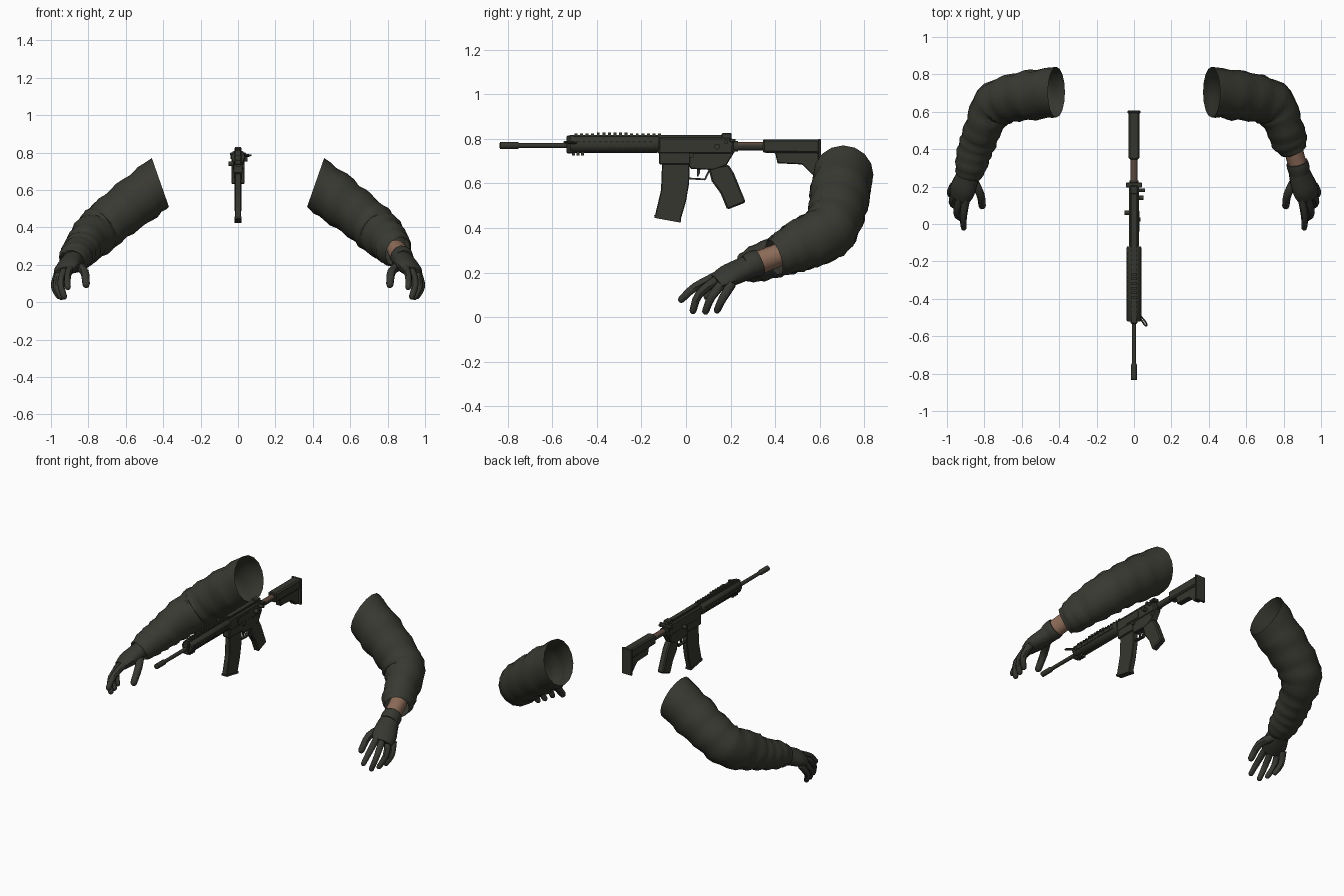
import bpy, bmesh, math, random
from mathutils import Vector, Matrix

if "Cube" in bpy.data.objects:
    bpy.data.objects.remove(bpy.data.objects["Cube"])

random.seed(4)


def material(name, rgb):
    m = bpy.data.materials.new(name)
    m.diffuse_color = (*rgb, 1)
    m.use_nodes = True
    m.node_tree.nodes["Principled BSDF"].inputs["Base Color"].default_value = m.diffuse_color
    return m


CLOTH = material("olive cloth", (0.040, 0.041, 0.031))
GLOVE = material("dark glove", (0.037, 0.039, 0.031))
SKIN = material("skin", (0.27, 0.15, 0.10))
METAL = material("gun metal", (0.036, 0.037, 0.028))
BROWN = material("worn brown", (0.11, 0.066, 0.045))


def finish(bm, name, mat, smooth=True):
    bmesh.ops.recalc_face_normals(bm, faces=bm.faces)
    me = bpy.data.meshes.new(name)
    bm.to_mesh(me)
    bm.free()
    ob = bpy.data.objects.new(name, me)
    bpy.context.collection.objects.link(ob)
    me.materials.append(mat)
    if smooth:
        bpy.context.view_layer.objects.active = ob
        ob.select_set(True)
        bpy.ops.object.shade_smooth_by_angle(angle=math.radians(45))
        ob.select_set(False)
    return ob


def spline(p, q, r, s, t):
    return [0.5 * (2 * b + (c - a) * t + (2 * a - 5 * b + 4 * c - d) * t * t
                   + (3 * b - a - 3 * c + d) * t ** 3) for a, b, c, d in zip(p, q, r, s)]


def tube(name, pts, mat, side=1, hint=(0, 0, 1), n=10, steps=3, start=None,
         fold=0.0, tip=False, cap=True):
    """Sweep an oval through (x, y, z, width, height) points."""
    rows = []
    for i in range(len(pts) - 1):
        p, s = pts[max(i - 1, 0)], pts[min(i + 2, len(pts) - 1)]
        rows += [spline(p, pts[i], pts[i + 1], s, k / steps) for k in range(steps)]
    rows.append(list(pts[-1]))
    if tip:
        a, b = Vector(rows[-2][:3]), Vector(rows[-1][:3])
        d, w, h = (b - a).normalized(), rows[-1][3], rows[-1][4]
        for off, sc in ((0.5, 0.85), (0.85, 0.5), (1.0, 0.15)):
            rows.append([*(b + d * w * off), w * sc, h * sc])
    bm = bmesh.new()
    rings = []
    for j, row in enumerate(rows):
        c = Vector(row[:3])
        t = (Vector(rows[min(j + 1, len(rows) - 1)][:3]) - Vector(rows[max(j - 1, 0)][:3])).normalized()
        if start and j < steps:
            t = Vector(start).normalized().lerp(t, j / steps).normalized()
        u = Vector(hint)
        u = (u - t * u.dot(t)).normalized()
        v = t.cross(u)
        ring = []
        for k in range(n):
            a = math.tau * k / n
            f = 1.0
            if fold and j > 1:
                f += fold * math.sin(1.9 * j + 1.6 * math.sin(a + side)) + random.uniform(-0.4, 0.4) * fold
            co = c + (u * math.cos(a) * row[3] + v * math.sin(a) * row[4]) * f
            ring.append(bm.verts.new((co.x * side, co.y, co.z)))
        rings.append(ring)
    for r0, r1 in zip(rings, rings[1:]):
        for k in range(n):
            bm.faces.new((r0[k], r0[(k + 1) % n], r1[(k + 1) % n], r1[k]))
    if cap:
        bm.faces.new(rings[0])
        bm.faces.new(rings[-1])
    return finish(bm, name, mat)


def plate(name, outline, half, mat=METAL, bevel=0.004, x=0):
    """Extrude a side outline of (y, z) points across x."""
    bm = bmesh.new()
    f = bm.faces.new([bm.verts.new((x - half, y, z)) for y, z in outline])
    ext = bmesh.ops.extrude_face_region(bm, geom=[f])
    bmesh.ops.translate(bm, vec=(2 * half, 0, 0),
                        verts=[g for g in ext["geom"] if isinstance(g, bmesh.types.BMVert)])
    ob = finish(bm, name, mat, False)
    if bevel:
        m = ob.modifiers.new("bevel", "BEVEL")
        m.width, m.segments = bevel, 1
    return ob


def box(name, x0, x1, y0, y1, z0, z1, mat=METAL, bevel=0.0):
    return plate(name, [(y0, z0), (y1, z0), (y1, z1), (y0, z1)], (x1 - x0) / 2, mat, bevel, (x0 + x1) / 2)


def rod(name, profile, z, mat=METAL, n=14, x=0):
    """Turned part along y from (y, radius) points."""
    bm = bmesh.new()
    rings = [[bm.verts.new((x + r * math.cos(math.tau * k / n), y, z + r * math.sin(math.tau * k / n)))
              for k in range(n)] for y, r in profile]
    for a, b in zip(rings, rings[1:]):
        for k in range(n):
            bm.faces.new((a[k], a[(k + 1) % n], b[(k + 1) % n], b[k]))
    bm.faces.new(rings[0])
    bm.faces.new(rings[-1])
    return finish(bm, name, mat)


def pin(name, x0, x1, y, z, r):
    bm = bmesh.new()
    bmesh.ops.create_cone(bm, cap_ends=True, segments=10, radius1=r, radius2=r, depth=x1 - x0,
                          matrix=Matrix.Translation(((x0 + x1) / 2, y, z)) @ Matrix.Rotation(math.pi / 2, 4, "Y"))
    return finish(bm, name, METAL)


# ---------- arms ----------
ARM = [(0.415, 0.705, 0.64, 0.138, 0.135), (0.54, 0.69, 0.545, 0.134, 0.134),
       (0.665, 0.67, 0.45, 0.128, 0.126), (0.748, 0.63, 0.378, 0.125, 0.122),
       (0.802, 0.525, 0.328, 0.118, 0.100), (0.832, 0.445, 0.288, 0.100, 0.098)]
CUFFS = {1: [(0.855, 0.395, 0.268, 0.082, 0.07)],
         -1: [(0.855, 0.38, 0.262, 0.09, 0.092), (0.872, 0.31, 0.238, 0.082, 0.085),
              (0.886, 0.255, 0.218, 0.062, 0.068)]}
FINGERS = {
    "index_finger": [(0.895, 0.15, 0.19), (0.912, 0.04, 0.135), (0.91, -0.02, 0.08)],
    "middle_finger": [(0.925, 0.155, 0.18), (0.948, 0.06, 0.105), (0.93, 0.032, 0.03)],
    "ring_finger": [(0.952, 0.175, 0.165), (0.972, 0.115, 0.092), (0.945, 0.088, 0.027)],
    "little_finger": [(0.965, 0.205, 0.15), (0.982, 0.165, 0.085), (0.958, 0.14, 0.032)],
    "thumb": [(0.865, 0.24, 0.195), (0.822, 0.16, 0.165), (0.812, 0.098, 0.095)]}
ACROSS = (0.85, 0.45, -0.3)

for side, tag in ((1, "right"), (-1, "left")):
    tube(tag + "_sleeve", ARM + CUFFS[side], CLOTH, side, n=16, steps=4,
         start=(0.94, 0, -0.33), fold=0.04, cap=False)
    tube(tag + "_wrist", [(0.845, 0.43, 0.285, 0.052, 0.052), (0.862, 0.36, 0.258, 0.05, 0.054),
                          (0.88, 0.30, 0.235, 0.05, 0.054)], SKIN, side, ACROSS, n=12)
    tube(tag + "_glove_cuff", [(0.872, 0.33, 0.248, 0.058, 0.06), (0.878, 0.305, 0.238, 0.06, 0.062),
                               (0.885, 0.27, 0.225, 0.055, 0.055)], GLOVE, side, ACROSS, n=12)
    tube(tag + "_palm", [(0.875, 0.31, 0.238, 0.053, 0.053), (0.895, 0.24, 0.208, 0.066, 0.05),
                         (0.918, 0.18, 0.182, 0.072, 0.044), (0.932, 0.135, 0.158, 0.058, 0.03)],
         GLOVE, side, ACROSS, n=12, tip=False)
    for name, pts in FINGERS.items():
        r = 0.026 if name == "thumb" else 0.022
        tube(f"{tag}_{name}", [(*p, r - 0.003 * i, r - 0.003 * i) for i, p in enumerate(pts)],
             GLOVE, side, (1, 0.2, 0), n=8, tip=True)

# ---------- rifle: barrel and handguard ----------
rod("barrel", [(-0.76, 0.011), (-0.50, 0.012)], 0.77)
rod("muzzle", [(-0.835, 0.012), (-0.832, 0.016), (-0.755, 0.016), (-0.745, 0.011)], 0.77)
box("gas_block", -0.018, 0.018, -0.535, -0.50, 0.735, 0.815, bevel=0.005)
rod("handguard", [(-0.52, 0.036), (-0.515, 0.04), (-0.13, 0.04), (-0.12, 0.036)], 0.777, n=8)
box("side_rails", -0.036, 0.036, -0.51, -0.14, 0.765, 0.79)
box("top_rail", -0.014, 0.014, -0.52, 0.20, 0.80, 0.818)
for i in range(28):
    y = -0.50 + i * 0.025
    high = 0.829 if -0.41 < y < -0.27 else 0.823 if y < -0.12 else 0.816
    box("rail_tooth", -0.016, 0.016, y, y + 0.013, 0.80, high)
for i in range(3):
    box("lower_rail_tooth", -0.014, 0.014, -0.51 + i * 0.02, -0.498 + i * 0.02, 0.725, 0.745)
for i in range(14):
    for s in (-1, 1):
        y = -0.49 + i * 0.025
        box("side_rail_tooth", s * 0.038 - 0.003, s * 0.038 + 0.003, y, y + 0.012, 0.765, 0.79)
tube("sling_loop", [(0.03, -0.50, 0.78, 0.005, 0.005), (0.062, -0.545, 0.785, 0.005, 0.005),
                    (0.066, -0.53, 0.785, 0.005, 0.005), (0.034, -0.49, 0.78, 0.005, 0.005)], METAL, n=6)

# ---------- receiver ----------
plate("upper_receiver", [(-0.125, 0.73), (0.21, 0.73), (0.215, 0.79), (0.20, 0.806), (-0.125, 0.806)], 0.026, bevel=0.008)
plate("lower_receiver", [(-0.122, 0.69), (0.01, 0.69), (0.02, 0.665), (0.12, 0.66), (0.18, 0.68),
                         (0.22, 0.745), (-0.122, 0.74)], 0.022)
box("magazine_well", -0.025, 0.025, -0.12, 0.02, 0.685, 0.74, bevel=0.004)
box("charging_handle", -0.042, 0.042, 0.195, 0.222, 0.785, 0.80, bevel=0.003)
box("rear_sight", -0.02, 0.02, 0.16, 0.205, 0.80, 0.825, bevel=0.004)
box("ejection_cover", 0.024, 0.030, -0.04, 0.07, 0.745, 0.785)
pin("forward_assist", 0.02, 0.05, 0.14, 0.765, 0.013)
pin("sight_knob", 0.02, 0.058, 0.18, 0.785, 0.009)
pin("bolt_catch", -0.05, -0.02, 0.06, 0.74, 0.012)
pin("magazine_button", -0.028, 0.034, 0.025, 0.725, 0.011)
pin("takedown_pin", -0.026, 0.026, 0.18, 0.72, 0.007)

# ---------- magazine, trigger and grip ----------
plate("magazine", [(-0.107, 0.70), (-0.112, 0.57), (-0.14, 0.452), (-0.026, 0.430), (0.0, 0.52),
                   (0.014, 0.60), (0.016, 0.70)], 0.017)
plate("magazine_base", [(-0.143, 0.458), (-0.14, 0.445), (-0.024, 0.424), (-0.022, 0.437)], 0.019, bevel=0)
GUARD = [(0.012, 0.67), (0.012, 0.622), (0.085, 0.618), (0.105, 0.66)]
for a, b in zip(GUARD, GUARD[1:]):
    d = (Vector(b) - Vector(a)).normalized() * 0.004
    plate("trigger_guard", [(a[0] - d.y, a[1] + d.x), (b[0] - d.y, b[1] + d.x),
                            (b[0] + d.y, b[1] - d.x), (a[0] + d.y, a[1] - d.x)], 0.010, bevel=0)
plate("trigger", [(0.05, 0.67), (0.065, 0.67), (0.062, 0.645), (0.054, 0.63), (0.05, 0.632)], 0.005, bevel=0)
plate("pistol_grip", [(0.10, 0.67), (0.19, 0.685), (0.215, 0.645), (0.268, 0.515), (0.185, 0.482),
                      (0.155, 0.555), (0.115, 0.61)], 0.02, bevel=0.007)

# ---------- stock ----------
tube_ob = rod("buffer_tube", [(0.20, 0.019), (0.40, 0.019)], 0.766)
tube_ob.data.materials.append(BROWN)
for f in tube_ob.data.polygons:
    f.material_index = 1 if f.normal.z > 0.6 else 0
rod("castle_nut", [(0.212, 0.024), (0.232, 0.024)], 0.766)
plate("stock", [(0.345, 0.797), (0.60, 0.797), (0.60, 0.635), (0.565, 0.64), (0.52, 0.685),
                (0.41, 0.69), (0.40, 0.735), (0.345, 0.738)], 0.018)
plate("stock_cheek", [(0.345, 0.797), (0.60, 0.797), (0.60, 0.735), (0.345, 0.738)], 0.029, bevel=0.008)
box("butt_pad", -0.036, 0.036, 0.592, 0.606, 0.632, 0.80, bevel=0.004)
